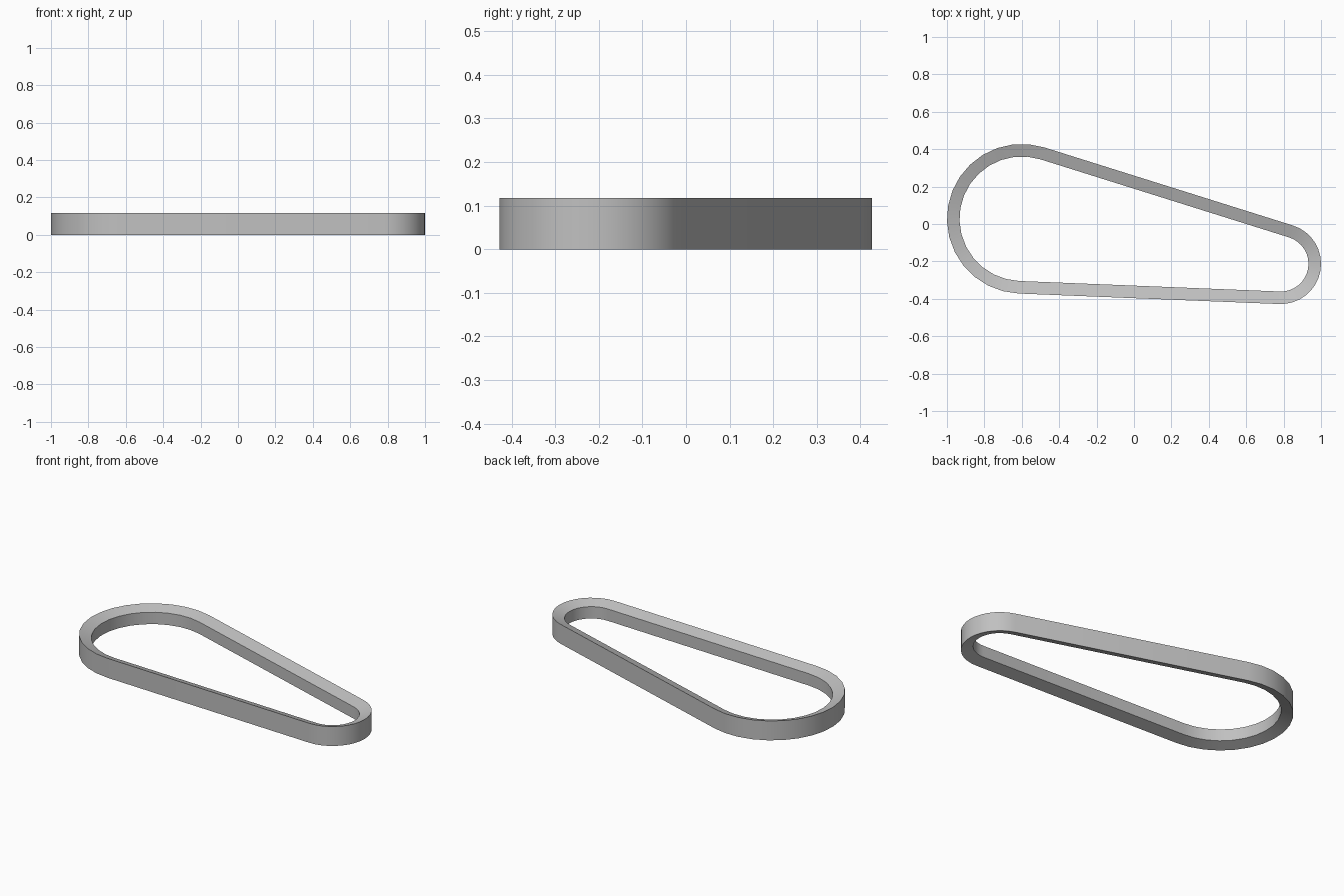
import bpy, bmesh, math
from mathutils import Vector

if "Cube" in bpy.data.objects:
    bpy.data.objects.remove(bpy.data.objects["Cube"])

HEIGHT, THICK, SLOPE = 0.118, 0.067, 0.023
BIG_CENTRE, BIG_R = Vector((-0.6, 0.028)), 0.4
SMALL_CENTRE, SMALL_R = Vector((0.785, -0.213)), 0.215
STEPS = 16

# Grey rubber
grey = bpy.data.materials.new("rubber_grey")
grey.use_nodes = True
colour = (0.53, 0.53, 0.53, 1)
grey.diffuse_color = colour
bsdf = next(n for n in grey.node_tree.nodes if n.type == 'BSDF_PRINCIPLED')
bsdf.inputs["Base Color"].default_value = colour
bsdf.inputs["Roughness"].default_value = 0.7

# Belt path: arcs around two pulleys, joined by their outer tangents
gap = SMALL_CENTRE - BIG_CENTRE
heading = math.atan2(gap.y, gap.x)
spread = math.acos((BIG_R - SMALL_R) / gap.length)


def arc(centre, radius, start, end):
    angles = (start + (end - start) * i / STEPS for i in range(STEPS + 1))
    return [(centre, radius, a) for a in angles]


path = arc(BIG_CENTRE, BIG_R, heading + spread, heading + 2 * math.pi - spread)
path += arc(SMALL_CENTRE, SMALL_R, heading - spread, heading + spread)

# Wedge cross-section: (inset from outer wall, height)
section = [(0, 0), (0, HEIGHT), (THICK, HEIGHT - SLOPE), (THICK, SLOPE)]

# Sweep the section round the closed path
bm = bmesh.new()
rings = []
for centre, radius, angle in path:
    ring = []
    for inset, z in section:
        r = radius - inset
        ring.append(bm.verts.new((centre.x + r * math.cos(angle),
                                  centre.y + r * math.sin(angle), z)))
    rings.append(ring)
for i, a in enumerate(rings):
    b = rings[(i + 1) % len(rings)]
    for j in range(len(section)):
        k = (j + 1) % len(section)
        bm.faces.new((a[j], b[j], b[k], a[k]))
bmesh.ops.recalc_face_normals(bm, faces=bm.faces)

mesh = bpy.data.meshes.new("drive_belt")
bm.to_mesh(mesh)
bm.free()
mesh.materials.append(grey)
belt = bpy.data.objects.new("drive_belt", mesh)
bpy.context.collection.objects.link(belt)

# Smooth curves, crisp section corners
bpy.ops.object.select_all(action='DESELECT')
belt.select_set(True)
bpy.context.view_layer.objects.active = belt
bpy.ops.object.shade_smooth_by_angle(angle=math.radians(30))
